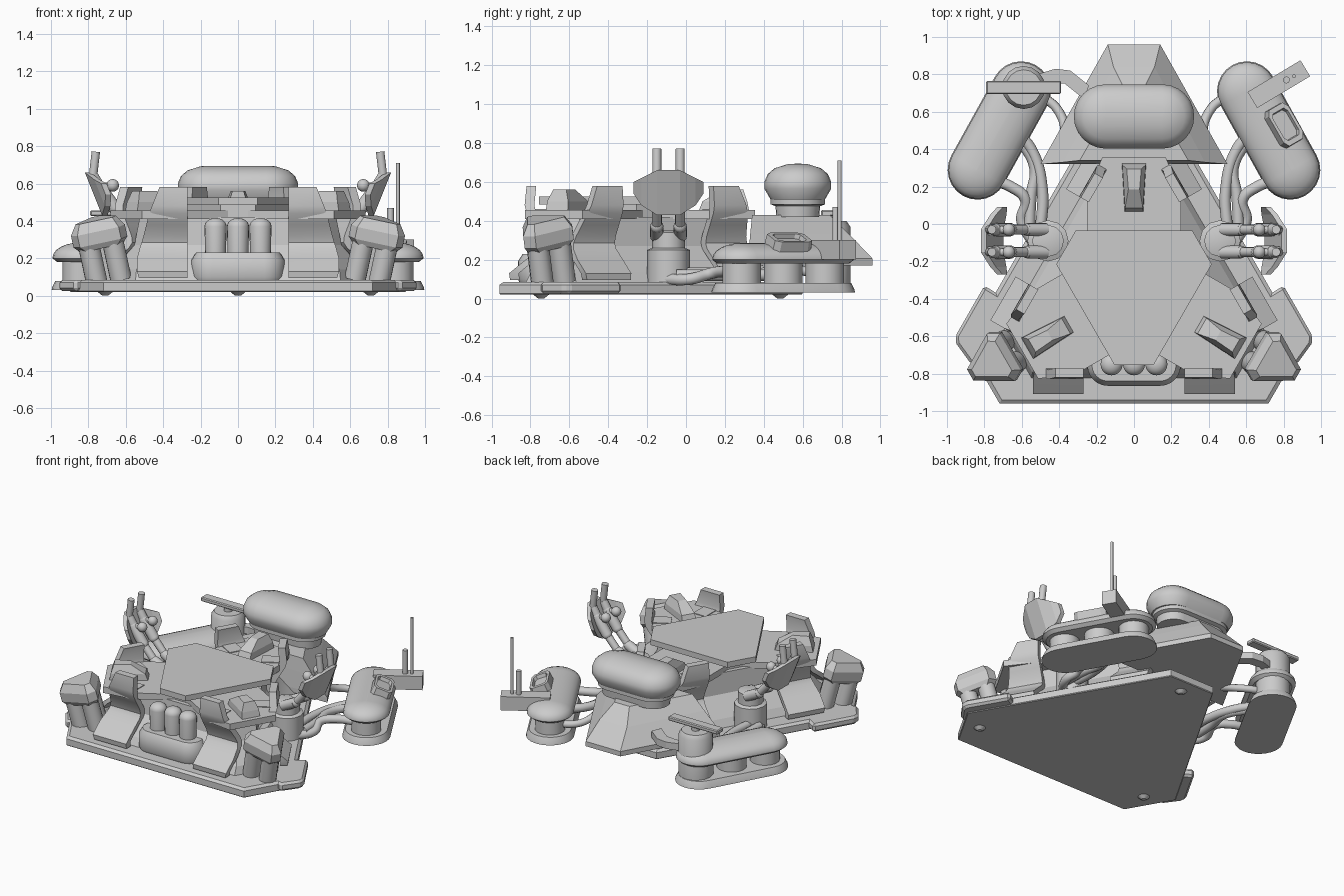
import bpy, bmesh
from math import sin, cos, pi, radians
from mathutils import Vector, Matrix

if "Cube" in bpy.data.objects:
    bpy.data.objects.remove(bpy.data.objects["Cube"])

C = Vector((0, -0.335, 0))          # centre of the three-sided hull


def loft(name, rings, M=None, smooth=False):
    """Skin a stack of rings that share one point count, with end caps."""
    bm = bmesh.new()
    vs = [[bm.verts.new((M @ Vector(p)) if M else p) for p in r] for r in rings]
    n = len(vs[0])
    for a, b in zip(vs, vs[1:]):
        for i in range(n):
            bm.faces.new((a[i], a[(i + 1) % n], b[(i + 1) % n], b[i]))
    bm.faces.new(vs[0])
    bm.faces.new(vs[-1])
    bmesh.ops.recalc_face_normals(bm, faces=bm.faces)
    me = bpy.data.meshes.new(name)
    bm.to_mesh(me)
    bm.free()
    ob = bpy.data.objects.new(name, me)
    bpy.context.collection.objects.link(ob)
    if smooth:
        bpy.ops.object.select_all(action='DESELECT')
        ob.select_set(True)
        bpy.context.view_layer.objects.active = ob
        bpy.ops.object.shade_smooth_by_angle(angle=radians(35))
    return ob


def at_z(pts, z):
    return [(x, y, z) for x, y in pts]


def prism(name, pts, z0, z1, M=None, bevel=0):
    ob = loft(name, [at_z(pts, z0), at_z(pts, z1)], M)
    if bevel:
        m = ob.modifiers.new("bevel", 'BEVEL')
        m.width, m.segments = bevel, 1
    return ob


def box(name, x0, x1, y0, y1, z0, z1, M=None, bevel=0):
    return prism(name, [(x0, y0), (x1, y0), (x1, y1), (x0, y1)], z0, z1, M, bevel)


def tri_hex(a, b):
    """Truncated triangle: sides a away from centre, cut corners b away."""
    pts = []
    for k in range(6):
        t = radians(-90 + 60 * k)
        d, e = (a, b) if k % 2 == 0 else (b, a)
        s = (e - d / 2) / sin(pi / 3)
        pts.append((d * cos(t) - s * sin(t), d * sin(t) + s * cos(t)))
    return pts


def stadium(h, r, n=12):
    """Rounded slot outline, straight half length h along x."""
    return [((h if k <= n else -h) + r * sin(pi * (k if k <= n else k - 1) / n),
             -r * cos(pi * (k if k <= n else k - 1) / n)) for k in range(2 * n + 2)]


def slot(name, h, prof, M):
    return loft(name, [at_z(stadium(h, r), z) for r, z in prof], M, True)


def dome(r, z0, z1, n=6):
    return [(r * cos(pi / 2 * i / n) + 0.004, z0 + (z1 - z0) * sin(pi / 2 * i / n)) for i in range(n + 1)]


def turned(name, prof, M, n=20):
    return loft(name, [[(r * cos(2 * pi * k / n), r * sin(2 * pi * k / n), z) for k in range(n)]
                       for r, z in prof], M, True)


def rod(name, p, q, r, r2=None, n=14):
    p, q = Vector(p), Vector(q)
    M = Matrix.Translation(p) @ (q - p).to_track_quat('Z', 'Y').to_matrix().to_4x4()
    return turned(name, [(r, 0), (r2 or r, (q - p).length)], M, n)


def hose(name, pts, r):
    cu = bpy.data.curves.new(name, 'CURVE')
    cu.dimensions, cu.bevel_depth, cu.bevel_resolution, cu.resolution_u = '3D', r, 3, 8
    sp = cu.splines.new('BEZIER')
    sp.bezier_points.add(len(pts) - 1)
    for b, p in zip(sp.bezier_points, pts):
        b.co = p
        b.handle_left_type = b.handle_right_type = 'AUTO'
    bpy.context.collection.objects.link(bpy.data.objects.new(name, cu))


T = Matrix.Translation
CM = T(C)

# Base plate and stepped hull
base = [tri_hex(0.62, 0.93), tri_hex(0.625, 0.935), tri_hex(0.625, 0.935), tri_hex(0.605, 0.915)]
loft("base_plate", [at_z(p, z) for p, z in zip(base, (0.02, 0.025, 0.07, 0.085))], CM)
hull = [(0.49, 0.72, 0.08), (0.46, 0.70, 0.14), (0.36, 0.60, 0.27), (0.35, 0.56, 0.42)]
loft("hull", [at_z(tri_hex(a, b), z) for a, b, z in hull], CM)
loft("top_plate", [at_z(tri_hex(0.42, 0.30), z) for z in (0.485, 0.525)], CM)
loft("top_plate_riser", [at_z(tri_hex(0.32, 0.24), z) for z in (0.4, 0.49)], CM)

# Parts repeated around the three sides
prof = [(0.57, 0.095), (0.575, 0.13), (0.49, 0.2), (0.42, 0.255), (0.405, 0.285), (0.415, 0.32),
        (0.45, 0.38), (0.485, 0.44), (0.495, 0.48), (0.485, 0.58)]
width = [0.53, 0.54, 0.54, 0.525, 0.515, 0.505, 0.49, 0.475, 0.46, 0.42]
for k in range(3):
    R = CM @ Matrix.Rotation(radians(120 * k), 4, 'Z')
    for s in (-1, 1):                # waisted armour fins
        loft("armour_fin", [[(s * 0.27, -d, z), (s * w, -d, z), (s * w, -d + 0.05, z), (s * 0.27, -d + 0.05, z)]
                            for (d, z), w in zip(prof, width)], R, True)
        box("fin_bracket", *sorted((s * 0.30, s * 0.40)), -0.45, -0.32, 0.41, 0.46, R)
    arm = [(-0.25, 0.1), (0.25, 0.1), (0.25, 0.5), (0.17, 0.69), (-0.17, 0.69), (-0.25, 0.5)]
    prism("deck_arm", arm, 0.41, 0.455, R)
    loft("deck_wedge", [[(-w, y0, z), (w, y0, z), (w * 1.3, y1, z), (-w * 1.3, y1, z)]
                        for w, y0, y1, z in ((0.05, 0.40, 0.66, 0.45), (0.048, 0.42, 0.65, 0.50), (0.03, 0.52, 0.63, 0.56))], R)
    turned("foot_stud", [(0.04, 0.02), (0.015, 0.0)], R @ T((0, 0.82, 0)), 12)

# Front capsule rack
slot("rack_base", 0.14, [(0.10, 0.08), (0.11, 0.10), (0.11, 0.19), (0.085, 0.23)], T((0, -0.755, 0)))
for i in (-1, 0, 1):
    turned("rack_capsule", [(0.055, 0.2)] + dome(0.055, 0.37, 0.415), T((i * 0.12, -0.75, 0)))

# Rear cowl and rounded dome
cowl = [(0.5, 0.32, 0.14, 0.96, 0.17), (0.5, 0.32, 0.14, 0.96, 0.205), (0.38, 0.33, 0.11, 0.84, 0.33), (0.29, 0.34, 0.06, 0.74, 0.43)]
loft("rear_cowl", [[(-a, y0, z), (a, y0, z), (b, y1, z), (-b, y1, z)] for a, y0, b, y1, z in cowl])
DM = T((0, 0.575, 0))
slot("dome_neck", 0.14, [(0.11, 0.42), (0.115, 0.475), (0.14, 0.485), (0.14, 0.53)], DM)
slot("dome_cap", 0.15, [(0.14, 0.51), (0.172, 0.565), (0.172, 0.6), (0.155, 0.64), (0.12, 0.67), (0.05, 0.692), (0.004, 0.694)], DM)

for s in (-1, 1):
    # Side step plates at the front corners
    step = [(0.62, -0.44), (0.80, -0.33), (0.955, -0.60), (0.95, -0.64), (0.87, -0.75), (0.78, -0.72)]
    prism("side_step", [(s * x, y) for x, y in step], 0.025, 0.085, None, 0.015)

    # Leaning corner launchers: three tubes under a faceted cap
    L = T((s * 0.69, -0.70, 0.08)) @ Matrix.Rotation(radians(14), 4, Vector((0.5, s * 0.866, 0)))
    for a in (90, 210, 330):
        t = radians(a)
        p = Vector((0.075 * cos(t), 0.075 * sin(t), 0))
        rod("launcher_tube", L @ p, L @ (p + Vector((0, 0, 0.25))), 0.058)
    cap = ((0.09, 0.12, 0.19), (0.105, 0.15, 0.22), (0.105, 0.15, 0.285), (0.075, 0.115, 0.34))
    loft("launcher_cap", [at_z(tri_hex(a, b), z) for a, b, z in cap], L)

    # Side tanks
    K = T((s * 0.72, 0.5, 0)) @ Matrix.Rotation(radians(90 + s * 29), 4, 'Z')
    slot("tank_foot", 0.24, [(0.16, 0.03), (0.157, 0.045), (0.14, 0.08)], K)
    for i in (-1, 0, 1):
        turned("tank_drum", [(0.1, 0.07), (0.1, 0.18), (0.12, 0.2)], K @ T((i * 0.245, 0, 0)))
    slot("tank_shell", 0.24, [(0.13, 0.18), (0.155, 0.20)] + dome(0.151, 0.205, 0.285), K)

    # Hoses
    hose("long_hose", [(s * 0.50, -0.04, 0.13), (s * 0.49, 0.18, 0.13), (s * 0.55, 0.4, 0.13), (s * 0.64, 0.5, 0.14)], 0.03)
    hose("rear_hose", [(s * 0.56, -0.05, 0.12), (s * 0.55, 0.15, 0.12), (s * 0.53, 0.3, 0.12), (s * 0.62, 0.47, 0.12)], 0.03)
    hose("short_hose", [(s * 0.53, -0.11, 0.1), (s * 0.60, 0.02, 0.1), (s * 0.58, 0.13, 0.13), (s * 0.66, 0.2, 0.14), (s * 0.78, 0.24, 0.14)], 0.03)
    hose("cowl_hose", [(s * 0.36, 0.45, 0.2), (s * 0.39, 0.58, 0.15), (s * 0.46, 0.66, 0.13), (s * 0.58, 0.7, 0.13)], 0.025)

    # Gun arms on a drum mount with a bent shield
    H = T((s * 0.46, -0.09, 0))
    turned("arm_mount", [(0.11, 0.07), (0.11, 0.25), (0.085, 0.26), (0.085, 0.34), (0.05, 0.35)], H, 12)
    for y in (-0.15, -0.03):
        P = [(s * x, y, z) for x, z in ((0.47, 0.32), (0.57, 0.37), (0.66, 0.47), (0.74, 0.58), (0.775, 0.64), (0.76, 0.77))]
        for i, r in enumerate((0.035, 0.026, 0.036, 0.03, 0.023)):
            rod("gun_arm", P[i], P[i + 1], r)
        for q in (P[1], P[2], P[3], (s * 0.67, y, 0.59)):
            bpy.ops.mesh.primitive_uv_sphere_add(segments=12, ring_count=8, radius=0.034, location=q)
            bpy.context.object.name = "arm_joint"
            bpy.ops.object.shade_smooth()
        rod("joint_pin", (s * 0.67, y, 0.59), P[3], 0.02)
    # shield strips across y: (offset, low z, high z)
    strips = [(-0.18, 0.54, 0.6), (-0.14, 0.48, 0.62), (-0.06, 0.43, 0.66), (0.06, 0.43, 0.66), (0.14, 0.48, 0.62), (0.18, 0.54, 0.6)]
    lean = lambda a, z, o: (s * (0.705 + (z - 0.43) * 0.4 - a * a * 2.2 + o), -0.09 + a, z)
    loft("arm_shield", [[lean(a, lo, 0), lean(a, lo, 0.03), lean(a, hi, 0.03), lean(a, hi, 0)] for a, lo, hi in strips])

# Right tank hatch, bracket and aerials
W = T((0.79, 0.52, 0.25)) @ Matrix.Rotation(radians(30), 4, 'Z') @ Matrix.Rotation(radians(22), 4, 'Y')
frame = [(-0.065, -0.08), (-0.045, -0.11), (0.045, -0.11), (0.065, -0.08), (0.065, 0.08), (0.045, 0.11), (-0.045, 0.11), (-0.065, 0.08)]
sc = lambda f, z: [(x * f, y * f, z) for x, y in frame]
loft("tank_hatch", [sc(1.05, -0.03), sc(1, 0.07), sc(0.75, 0.07), sc(0.7, 0.045)], W)
B = T((0.77, 0.745, 0)) @ Matrix.Rotation(radians(31), 4, 'Z')
loft("aerial_bracket", [[(x0, -0.05, z), (0.17, -0.05, z), (0.17, 0.05, z), (x0, 0.05, z)]
                        for x0, z in ((-0.02, 0.2), (-0.16, 0.27), (-0.16, 0.3))], B)
rod("tall_aerial", (0.855, 0.79, 0.28), (0.855, 0.79, 0.71), 0.01)
rod("short_aerial", (0.815, 0.77, 0.28), (0.815, 0.77, 0.47), 0.018)

# Left tank tower with cross bar and duct
turned("tower", [(0.115, 0.08), (0.115, 0.37), (0.095, 0.40), (0.03, 0.40), (0.03, 0.44)], T((-0.59, 0.73, 0)), 16)
box("tower_bar", -0.79, -0.39, 0.695, 0.765, 0.425, 0.455, None, 0.006)
path = [(-0.55, 0.79), (-0.42, 0.83), (-0.34, 0.82), (-0.24, 0.74)]
prism("tower_duct", path + [(x - 0.03, y - 0.07) for x, y in reversed(path)], 0.25, 0.30)
